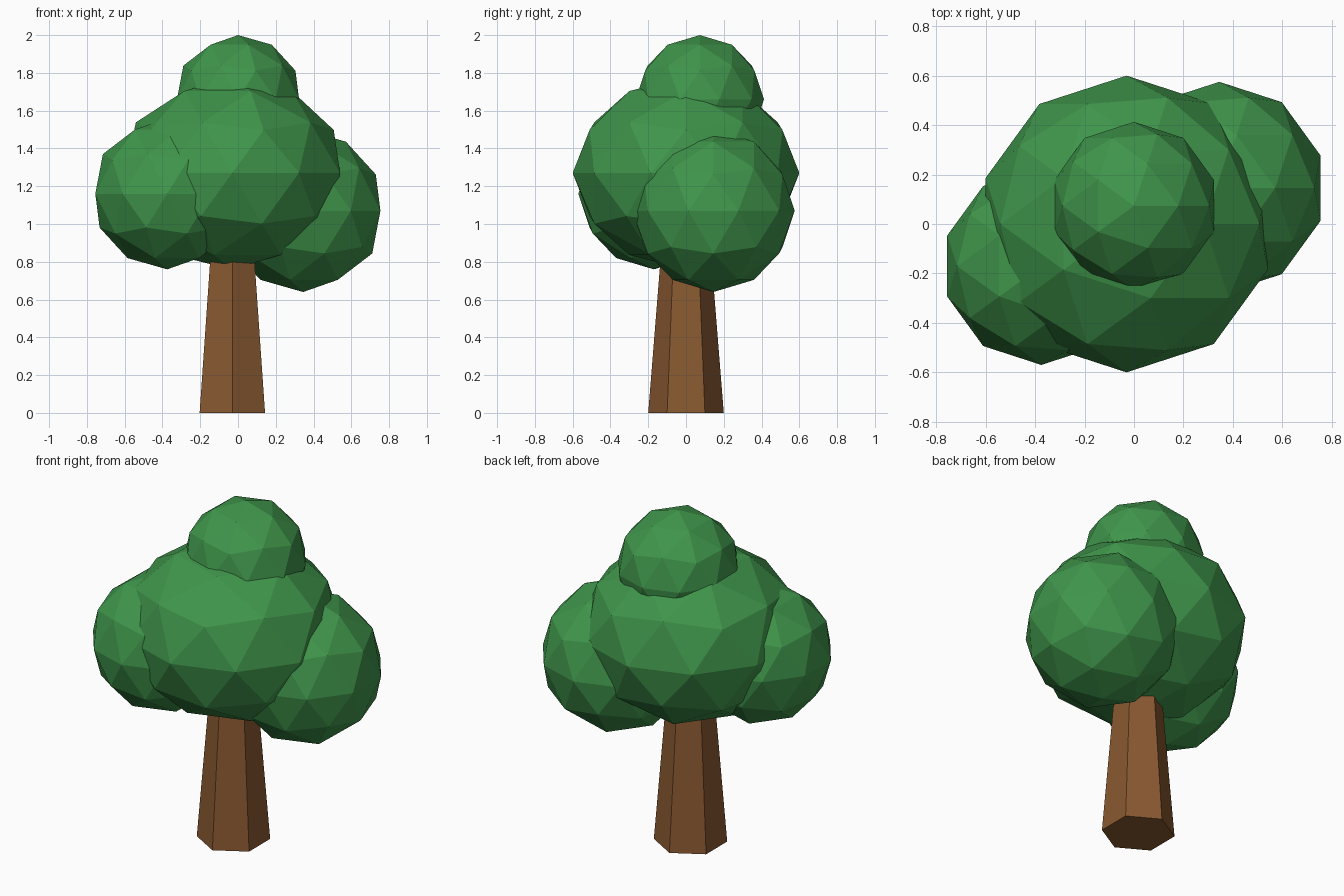
import bpy

if "Cube" in bpy.data.objects:
    bpy.data.objects.remove(bpy.data.objects["Cube"])


def material(name, rgb):
    m = bpy.data.materials.new(name)
    m.diffuse_color = (*rgb, 1.0)
    m.use_nodes = True
    m.node_tree.nodes["Principled BSDF"].inputs["Base Color"].default_value = m.diffuse_color
    return m


bark = material("bark brown", (0.25, 0.10, 0.03))
leaf = material("leaf green", (0.05, 0.30, 0.07))

# Tapered six-sided trunk, its top hidden inside the crown
HEIGHT = 1.0
bpy.ops.mesh.primitive_cone_add(vertices=6, radius1=0.20, radius2=0.12,
                                depth=HEIGHT, location=(-0.03, 0, HEIGHT / 2))
trunk = bpy.context.object
trunk.name = "trunk"
trunk.data.materials.append(bark)

# Faceted leaf clumps: name, centre, radius, height factor
clumps = [
    ("crown_main", (-0.03, 0.0, 1.27), 0.60, 0.85),
    ("crown_right", (0.345, 0.145, 1.07), 0.43, 1.0),
    ("crown_left", (-0.375, -0.17, 1.16), 0.40, 1.0),
    ("crown_top", (0.0, 0.073, 1.66), 0.34, 1.0),
]
for name, centre, radius, squash in clumps:
    bpy.ops.mesh.primitive_ico_sphere_add(subdivisions=2, radius=radius, location=centre)
    clump = bpy.context.object
    clump.name = name
    clump.scale.z = squash
    clump.data.materials.append(leaf)
